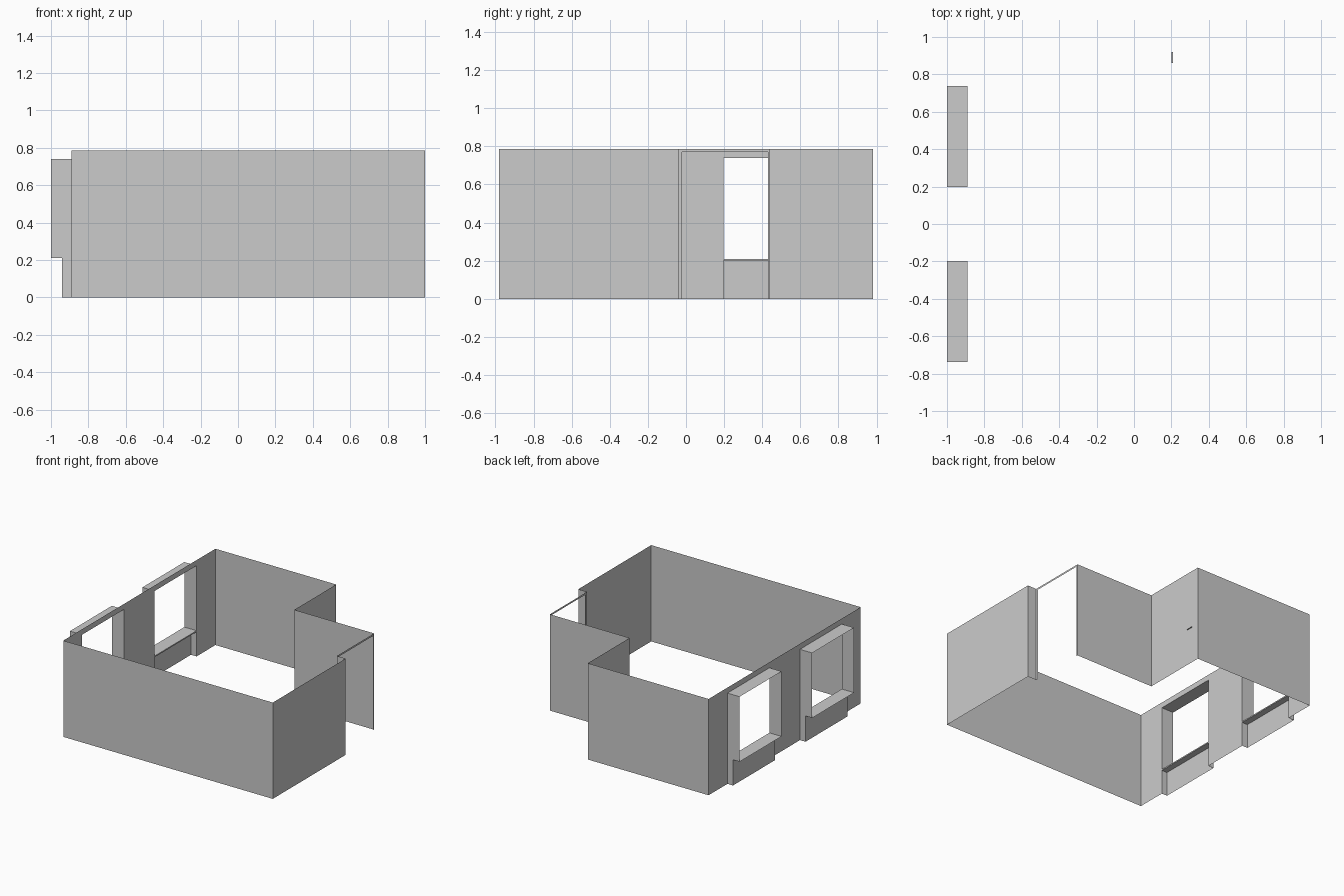
import bpy

if "Cube" in bpy.data.objects:
    bpy.data.objects.remove(bpy.data.objects["Cube"])

H = 0.785                      # wall height
XL, XR, Y = -0.89, 1.0, 0.98   # room extents
NX, NY = 0.20, 0.44            # corner notch
DX, DY = 0.92, -0.04           # door plane and its front end
W0, W1 = 0.197, 0.737          # window span in y
SILL, HEAD = 0.21, 0.74
OUT, NICHE = -1.0, -0.94       # window reveal and niche depth


def sheets(name, quads):
    """One object made of flat single-sided quads."""
    verts = [v for q in quads for v in q]
    faces = [tuple(range(i, i + 4)) for i in range(0, len(verts), 4)]
    me = bpy.data.meshes.new(name)
    me.from_pydata(verts, [], faces)
    ob = bpy.data.objects.new(name, me)
    bpy.context.collection.objects.link(ob)
    return ob


def wall(a, b, z0=0.0, z1=H):
    """Upright quad running from plan point a to plan point b."""
    return [(*a, z0), (*b, z0), (*b, z1), (*a, z1)]


def flat(x0, x1, y0, y1, z, down=False):
    """Horizontal quad, facing up unless told otherwise."""
    q = [(x0, y0, z), (x1, y0, z), (x1, y1, z), (x0, y1, z)]
    return q[::-1] if down else q


# Plain outer walls, anticlockwise from the front left corner to the door
front_path = [(XL, -Y), (XR, -Y), (XR, DY), (DX, DY)]
back_path = [(DX, NY), (NX, NY), (NX, Y), (XL, Y)]
sheets("outer_walls", [wall(a, b) for p in (front_path, back_path)
                       for a, b in zip(p, p[1:])])

# Left wall: piers beside the windows, lintels above them
piers = [(Y, W1), (W0, -W0), (-W1, -Y)]
lintels = [(W1, W0), (-W0, -W1)]
sheets("window_wall",
       [wall((XL, a), (XL, b)) for a, b in piers] +
       [wall((XL, a), (XL, b), HEAD) for a, b in lintels])

# Door surround: two narrow jambs and a header strip
sheets("door_surround", [
    wall((DX, DY), (DX, -0.02)),
    wall((DX, 0.43), (DX, NY)),
    wall((DX, -0.02), (DX, 0.43), 0.77),
])

# Windows: projecting open reveal with a shallow niche below the sill
for name, y0, y1 in (("back", W0, W1), ("front", -W1, -W0)):
    sheets(name + "_window_reveal", [
        flat(OUT, XL, y0, y1, HEAD),
        flat(OUT, XL, y0, y1, SILL),
        wall((OUT, y0), (XL, y0), SILL, HEAD),
        wall((XL, y1), (OUT, y1), SILL, HEAD),
    ])
    sheets(name + "_window_niche", [
        wall((NICHE, y1), (NICHE, y0), 0, SILL),
        wall((NICHE, y0), (XL, y0), 0, SILL),
        wall((XL, y1), (NICHE, y1), 0, SILL),
        wall((XL, y0), (XL, y1), SILL - 0.01, SILL),      # sill edge
        flat(NICHE, XL, y0, y1, SILL - 0.01, down=True),  # niche top
    ])

# Small ledge on the notch wall
sheets("wall_ledge", [flat(NX, NX + 0.008, 0.86, 0.92, 0.30, down=True)])
